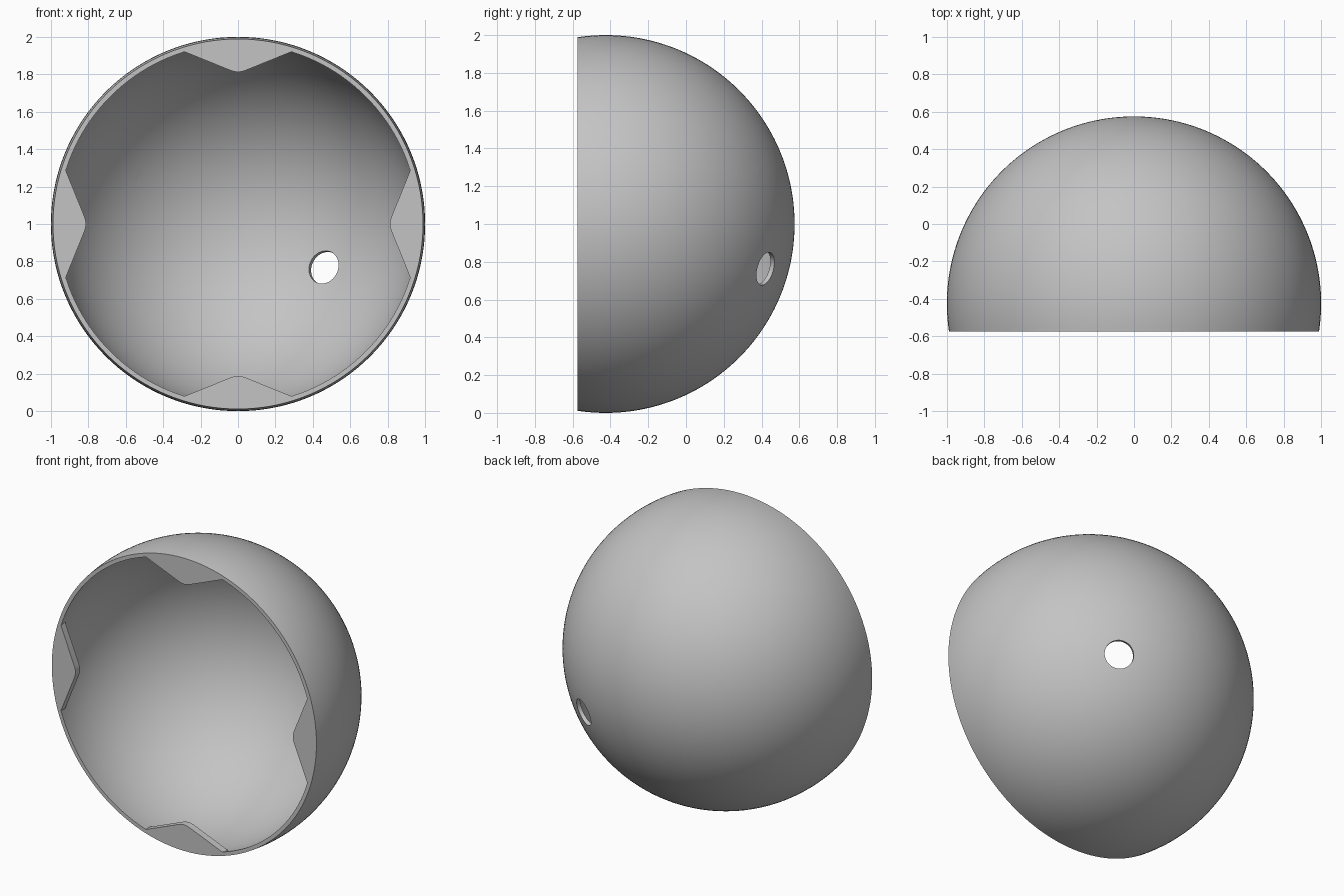
import bpy, bmesh, math
from mathutils import Vector, Matrix

if "Cube" in bpy.data.objects:
    bpy.data.objects.remove(bpy.data.objects["Cube"])

CENTRE = Vector((0, -0.425, 1))   # centre of the sphere
RIM_Y = -0.575                    # plane of the open front
OUTER, INNER = 1.0, 0.975
SEGMENTS, RINGS = 144, 48

grey = bpy.data.materials.new("mid grey")
grey.use_nodes = True
colour = (0.55, 0.55, 0.55, 1)
grey.diffuse_color = colour
grey.node_tree.nodes["Principled BSDF"].inputs["Base Color"].default_value = colour


def make_object(name, bm):
    bmesh.ops.recalc_face_normals(bm, faces=bm.faces)
    mesh = bpy.data.meshes.new(name)
    bm.to_mesh(mesh)
    bm.free()
    mesh.materials.append(grey)
    obj = bpy.data.objects.new(name, mesh)
    bpy.context.collection.objects.link(obj)
    return obj


def arc(radius):
    """Profile from the back pole to the rim plane, in the x/y plane."""
    end = math.acos((RIM_Y - CENTRE.y) / radius)
    angles = [end * i / RINGS for i in range(RINGS + 1)]
    return [CENTRE + radius * Vector((math.sin(a), math.cos(a), 0)) for a in angles]


# Hollow dome, turned about the y axis
bm = bmesh.new()
verts = [bm.verts.new(p) for p in arc(OUTER) + arc(INNER)[::-1]]
edges = [bm.edges.new(pair) for pair in zip(verts, verts[1:])]
bmesh.ops.spin(bm, geom=verts + edges, cent=CENTRE, axis=(0, 1, 0),
               angle=math.tau, steps=SEGMENTS)
bmesh.ops.remove_doubles(bm, verts=bm.verts, dist=1e-5)
dome = make_object("dome_shell", bm)


def combine(tool, operation):
    mod = dome.modifiers.new(tool.name, "BOOLEAN")
    mod.operation = operation
    mod.solver = "EXACT"
    mod.object = tool
    bpy.context.view_layer.objects.active = dome
    bpy.ops.object.modifier_apply(modifier=mod.name)
    bpy.data.objects.remove(tool)


# Four pointed tabs with softened tips around the rim
half = [(0, 0.812), (0.018, 0.814), (0.036, 0.819), (0.285, 0.92), (0.3, 0.927)]
outline = [(-x, r) for x, r in half[:0:-1]] + half
outline += [(0.976 * math.sin(a), 0.976 * math.cos(a))
            for a in [0.3 - 0.05 * i for i in range(13)]]
for k in range(4):
    turn = Matrix.Rotation(k * math.pi / 2, 4, "Y")
    bm = bmesh.new()
    front = bm.faces.new([bm.verts.new((x, 0, r)) for x, r in outline])
    new = bmesh.ops.extrude_face_region(bm, geom=[front])["geom"]
    bmesh.ops.translate(bm, vec=(0, 0.048, 0),
                        verts=[g for g in new if isinstance(g, bmesh.types.BMVert)])
    bm.transform(Matrix.Translation((0, RIM_Y, 1)) @ turn)
    combine(make_object("rim_tab", bm), "UNION")


def drill(direction, place, radius):
    bm = bmesh.new()
    bmesh.ops.create_cone(bm, cap_ends=True, segments=40, radius1=radius,
                          radius2=radius, depth=0.5)
    rotation = direction.to_track_quat("Z", "Y").to_matrix().to_4x4()
    bm.transform(Matrix.Translation(place) @ rotation)
    combine(make_object("hole_cutter", bm), "DIFFERENCE")


# Two large holes square to the surface
for side in (-1, 1):
    n = Vector((0.472 * side, 0.849, -0.238 * side)).normalized()
    drill(n, CENTRE + n, 0.09)

# Small holes drilled straight from front to back
for x, z, radius in [(0, 1, 0.03), (-0.385, 1, 0.025), (0.385, 1, 0.025),
                     (-0.057, 0.945, 0.016)]:
    drill(Vector((0, 1, 0)), Vector((x, 0.5, z)), radius)

# Smooth dome, crisp rim, tab and hole edges
bpy.ops.object.select_all(action="DESELECT")
dome.select_set(True)
bpy.context.view_layer.objects.active = dome
bpy.ops.object.shade_smooth_by_angle(angle=math.radians(30))
